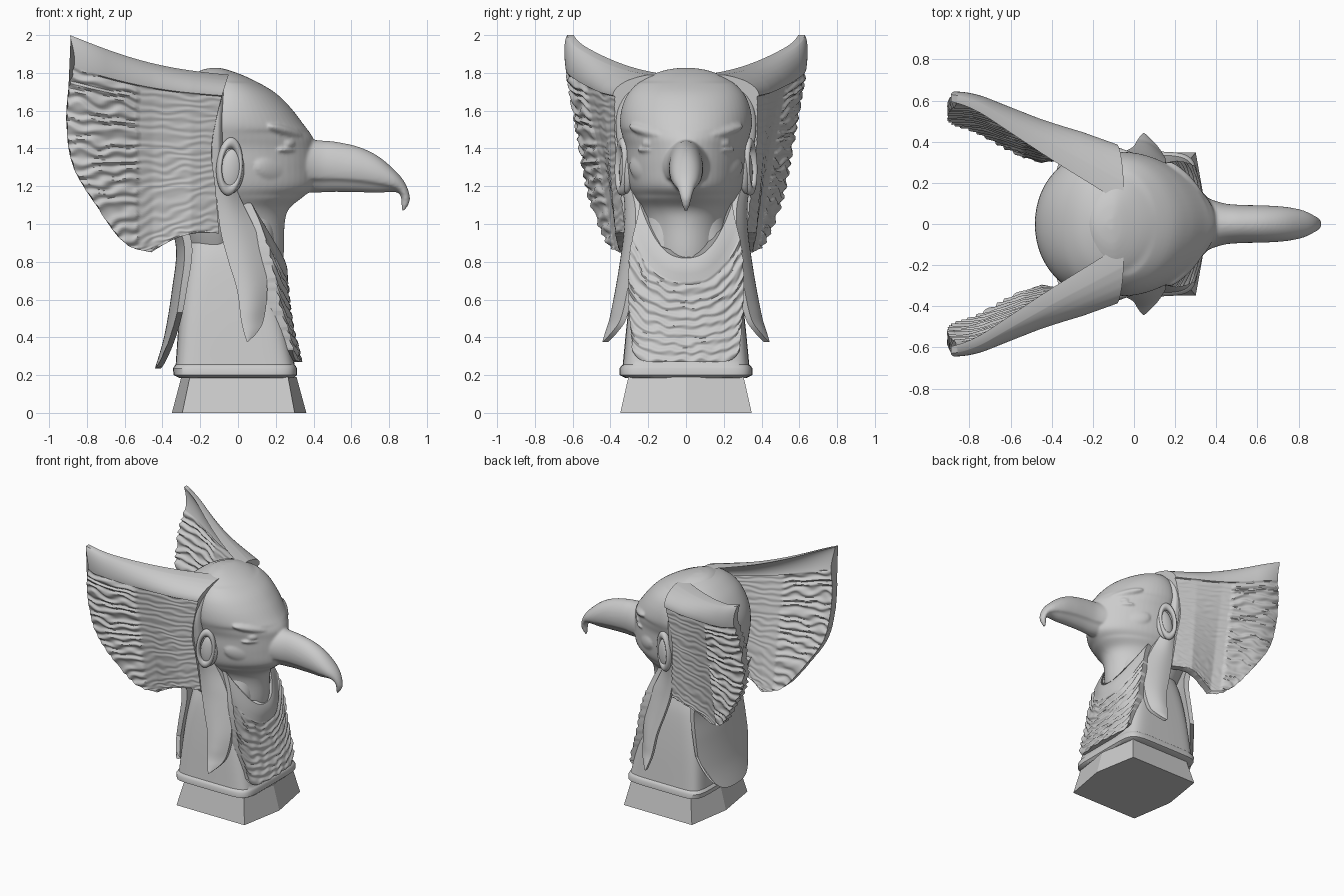
import bpy, bmesh, math
from mathutils import Vector, noise

if "Cube" in bpy.data.objects:
    bpy.data.objects.remove(bpy.data.objects["Cube"])


def spline(keys, n):
    """Catmull-Rom through tuples, n steps per span."""
    out = []
    for i in range(len(keys) - 1):
        a, b, c, d = keys[max(i - 1, 0)], keys[i], keys[i + 1], keys[min(i + 2, len(keys) - 1)]
        for k in range(n):
            t = k / n
            out.append(tuple(.5 * (2 * q + (r - p) * t + (2 * p - 5 * q + 4 * r - s) * t * t
                                   + (3 * q - p - 3 * r + s) * t ** 3) for p, q, r, s in zip(a, b, c, d)))
    return out + [tuple(keys[-1])]


def at(curve, t):
    f = t * (len(curve) - 1)
    i = min(int(f), len(curve) - 2)
    return [a + (b - a) * (f - i) for a, b in zip(curve[i], curve[i + 1])]


def smooth(obj, angle):
    bpy.ops.object.select_all(action='DESELECT')
    obj.select_set(True)
    bpy.context.view_layer.objects.active = obj
    bpy.ops.object.shade_smooth_by_angle(angle=math.radians(angle))


def loft(name, rings, angle=40):
    """Skin a list of closed rings and cap both ends."""
    bm = bmesh.new()
    vs = [[bm.verts.new(p) for p in r] for r in rings]
    n = len(vs[0])
    for a, b in zip(vs, vs[1:]):
        for i in range(n):
            bm.faces.new((a[i], a[(i + 1) % n], b[(i + 1) % n], b[i]))
    bm.faces.new(vs[0])
    bm.faces.new(vs[-1])
    bmesh.ops.recalc_face_normals(bm, faces=bm.faces)
    mesh = bpy.data.meshes.new(name)
    bm.to_mesh(mesh)
    bm.free()
    obj = bpy.data.objects.new(name, mesh)
    bpy.context.collection.objects.link(obj)
    smooth(obj, angle)
    return obj


def oval(z, x0, x1, h, n=2, xc=-.05, count=64):
    """Superellipse ring with separate front and back depth."""
    pts = []
    for i in range(count):
        c, s = math.cos(math.tau * i / count), math.sin(math.tau * i / count)
        r = x1 - xc if c > 0 else xc - x0
        pts.append((xc + r * math.copysign(abs(c) ** (2 / n), c),
                    h * math.copysign(abs(s) ** (2 / n), s), z))
    return pts


def ellipsoid(name, loc, size, rot=(0, 0, 0)):
    bpy.ops.mesh.primitive_uv_sphere_add(segments=32, ring_count=16, location=loc, rotation=rot)
    obj = bpy.context.object
    obj.name, obj.scale = name, size
    smooth(obj, 60)
    return obj


# Plinth with bowed front and back
loft("plinth", [[(m, 0, z), (b, -h, z), (c, -h, z), (f, 0, z), (c, h, z), (b, h, z)]
                for z, m, b, c, f, h in ((0, -.35, -.295, .3, .362, .348), (.19, -.3, -.255, .265, .31, .305))], 15)

# Squared torso with moulding, narrowing to the neck
torso = [(.185, -.31, .295, .32, 7), (.2, -.34, .312, .352, 7), (.235, -.345, .312, .352, 7),
         (.25, -.335, .305, .342, 7)]
torso += spline([(.255, -.33, .3, .335, 7), (.55, -.31, .24, .305, 6), (.8, -.295, .2, .27, 4),
                 (.95, -.28, .2, .23, 3), (1.12, -.25, .2, .2, 2)], 8)
loft("torso", [oval(*r) for r in torso])

# Hooked beak: top point, bottom point, half width
beak = spline([(.28, 1.46, .28, 1.18, .16), (.37, 1.448, .37, 1.168, .122), (.44, 1.442, .44, 1.167, .1),
               (.52, 1.435, .52, 1.17, .093), (.64, 1.408, .64, 1.168, .09), (.74, 1.36, .74, 1.165, .083),
               (.83, 1.285, .81, 1.17, .067), (.885, 1.217, .845, 1.165, .046), (.91, 1.145, .862, 1.145, .032),
               (.902, 1.1, .864, 1.11, .022), (.878, 1.068, .864, 1.072, .01)], 5)
rings = []
for tx, tz, bx, bz, h in beak:
    ring = []
    for i in range(40):
        a = math.tau * i / 40
        k = (1 + math.cos(a)) / 2
        lip = .84 if k < .22 else 1
        ring.append((bx + (tx - bx) * k, h * lip * math.sin(a), bz + (tz - bz) * k))
    rings.append(ring)
beak_part = loft("beak", rings, 60)

# Head: neck, jaw, face and skull, fused with beak, eyes and brows
head = spline([(.7, -.25, .225, .2), (.85, -.25, .243, .215), (1.0, -.25, .247, .217), (1.08, -.25, .27, .235),
               (1.14, -.27, .34, .27), (1.2, -.3, .405, .3), (1.3, -.3, .41, .315), (1.4, -.3, .405, .32),
               (1.46, -.3, .395, .335), (1.53, -.3, .345, .35), (1.62, -.3, .275, .338), (1.7, -.3, .19, .3),
               (1.77, -.25, .065, .22), (1.812, -.2, -.04, .12), (1.827, -.14, -.1, .03)], 5)
fused = [loft("head_and_beak", [oval(*r, 1.8 if 1.15 < r[0] < 1.5 else 1.9, -.1 if r[0] > 1.75 else -.05)
                                for r in head], 60), beak_part]
for side in (1, -1):
    turn = -side * .85
    fused += [ellipsoid("eye", (.262, side * .19, 1.425), (.036, .05, .026), (0, 0, side * .7)),
              ellipsoid("lower_lid", (.262, side * .195, 1.392), (.03, .08, .013), (0, 0, side * .7)),
              ellipsoid("brow", (.255, side * .19, 1.487), (.15, .042, .03), (0, .22, turn)),
              ellipsoid("cheek", (.19, side * .21, 1.29), (.14, .045, .08), (0, .2, turn + side * .2))]
bpy.ops.object.select_all(action='DESELECT')
for part in fused:
    part.select_set(True)
bpy.context.view_layer.objects.active = fused[0]
bpy.ops.object.join()
remesh = fused[0].modifiers.new("fuse", 'REMESH')
remesh.mode, remesh.voxel_size, remesh.use_smooth_shade = 'VOXEL', .009, True
relax = fused[0].modifiers.new("relax", 'SMOOTH')
relax.factor, relax.iterations = .5, 5

# Rounded headdress behind the skull
hood = spline([(.86, -.3, .0, .23), (1.0, -.36, .0, .29), (1.2, -.44, -.04, .33), (1.4, -.48, -.05, .36),
               (1.55, -.465, -.045, .37), (1.68, -.39, -.03, .335), (1.76, -.3, -.035, .25),
               (1.8, -.22, -.06, .14), (1.815, -.16, -.1, .03)], 5)
loft("hood", [oval(*r, 2.1, -.11) for r in hood])

# Feathered chest bib with a scooped, rolled neckline
bib = spline([(.335, .29, .285), (.293, .22, .305), (.268, .17, .298), (.262, .09, .245)], 8)
rings = []
for i in range(91):
    t = i / 90
    f, e, w = at(bib, t)
    outer, inner = [], []
    for j in range(49):
        s = j / 24 - 1
        low, top = .27 + .06 * abs(s) ** 10, .82 + .29 * abs(s) ** 2.5
        x = f - (f - e) * abs(s) ** 2.6
        wob = noise.noise(Vector((s * 5, t * 9, 0)))
        ridge = .006 * math.sin(math.tau * t * 12 + 3 * wob) * (t < .76)
        roll = .02 * max(0, (t - .85) / .15) ** 2
        y, z = w * s, low + (top - low) * t
        outer.append((x + ridge - roll, y * (1 + ridge), z))
        inner.append((x - .09, y * .94, z))
    rings.append(outer + inner[::-1])
loft("chest_bib", rings, 50)

# Back flap hanging from the hood with a rounded hem
back = spline([(-.41, 1.1, .3), (-.33, .89, .3), (-.35, .65, .31), (-.39, .41, .31), (-.44, .235, .3)], 8)
rings = []
for i in range(41):
    t = i / 40
    outer, inner = [], []
    for j in range(33):
        s = j / 16 - 1
        x, z, w = at(back, t * (1 - .38 * abs(s) ** 3))
        x += .045 * s * s
        outer.append((x, w * s, z))
        inner.append((x + .05 - .02 * t, w * s * .97, z))
    rings.append(outer + inner[::-1])
loft("back_flap", rings, 50)

# Paired parts
front = spline([(-.1, .95), (-.12, 1.2), (-.14, 1.4), (-.1, 1.62), (-.05, 1.79)], 8)
rear = spline([(-.46, .85), (-.6, .9), (-.75, 1.1), (-.868, 1.3), (-.904, 1.5), (-.897, 1.7),
               (-.865, 1.86), (-.89, 2.0)], 8)
lappet = spline([(1.25, -.12, .34, -.04, .31), (1.1, -.11, .325, .03, .27), (.95, -.09, .33, .1, .27),
                 (.8, -.05, .35, .14, .285), (.65, -.005, .375, .155, .31), (.5, .015, .405, .138, .345),
                 (.43, .03, .427, .105, .39), (.376, .047, .443, .052, .441)], 6)
for side, tag in ((1, "left"), (-1, "right")):
    # Feather fan: rows run from the head to the outer rim
    rings = []
    for i in range(65):
        u = i / 64
        outer, inner = [], []
        for j in range(161):
            v = j / 160
            (ax, az), (bx, bz) = at(front, v), at(rear, v)
            x, z = ax + (bx - ax) * u, az + (bz - az) * u
            z += math.sin(math.pi * u) * (.04 * (1 - v) ** 6 - .04 * v ** 2)
            lean = .17 * min(1, max(.5, (-x - .05) / .4))
            y = .38 + .35 * (-.05 - x) - lean * (1.85 - z)
            y -= .05 * max(0, (-x - .7) / .2) ** 2
            band = max(0, (v - .82) / .18)
            y -= (.15 * (1 - u) + .035) * band ** 2
            amp = 0 if v > .82 else (.008 if x < -.53 else .002)
            wob = noise.noise(Vector((u * 7, v * 16, 3 + side)))
            ridge = amp * math.sin(math.tau * v * 23 + 4 * wob)
            if u > .97 and amp:
                x += ridge * .5
            lift = .01 * (v > .82) + .008 * (x < -.53) * (v <= .82)
            thick = .055 + .04 * (v > .82) * (1 - u) - .03 * band * u
            outer.append((x, side * (y + ridge + lift), z))
            inner.append((x, side * (y - thick + ridge), z))
        rings.append(outer + inner[::-1])
    loft(tag + "_feather_fan", rings, 50)

    # Pointed side lappet
    rings = []
    for z, xb, yb, xf, yf in lappet:
        row = [(xb + (xf - xb) * k / 8, yb + (yf - yb) * k / 8 + .02 * math.sin(math.pi * k / 8)
                * min(1, (z - .37) * 6)) for k in range(9)]
        rings.append([(x, side * y, z) for x, y in row] + [(x, side * (y - .03), z) for x, y in row[::-1]])
    loft(tag + "_lappet", rings, 40)

    # Ear: inner shell and curled rim
    ellipsoid(tag + "_ear_shell", (-.03, side * .315, 1.28), (.065, .035, .12), (0, .1, -side * .3))
    bpy.ops.mesh.primitive_torus_add(major_segments=40, minor_segments=12, major_radius=.1, minor_radius=.024,
                                     location=(-.045, side * .335, 1.305),
                                     rotation=(math.pi / 2, .08, -side * .35))
    rim = bpy.context.object
    rim.name, rim.scale = tag + "_ear_rim", (.58, 1.25, 1)
    smooth(rim, 60)
